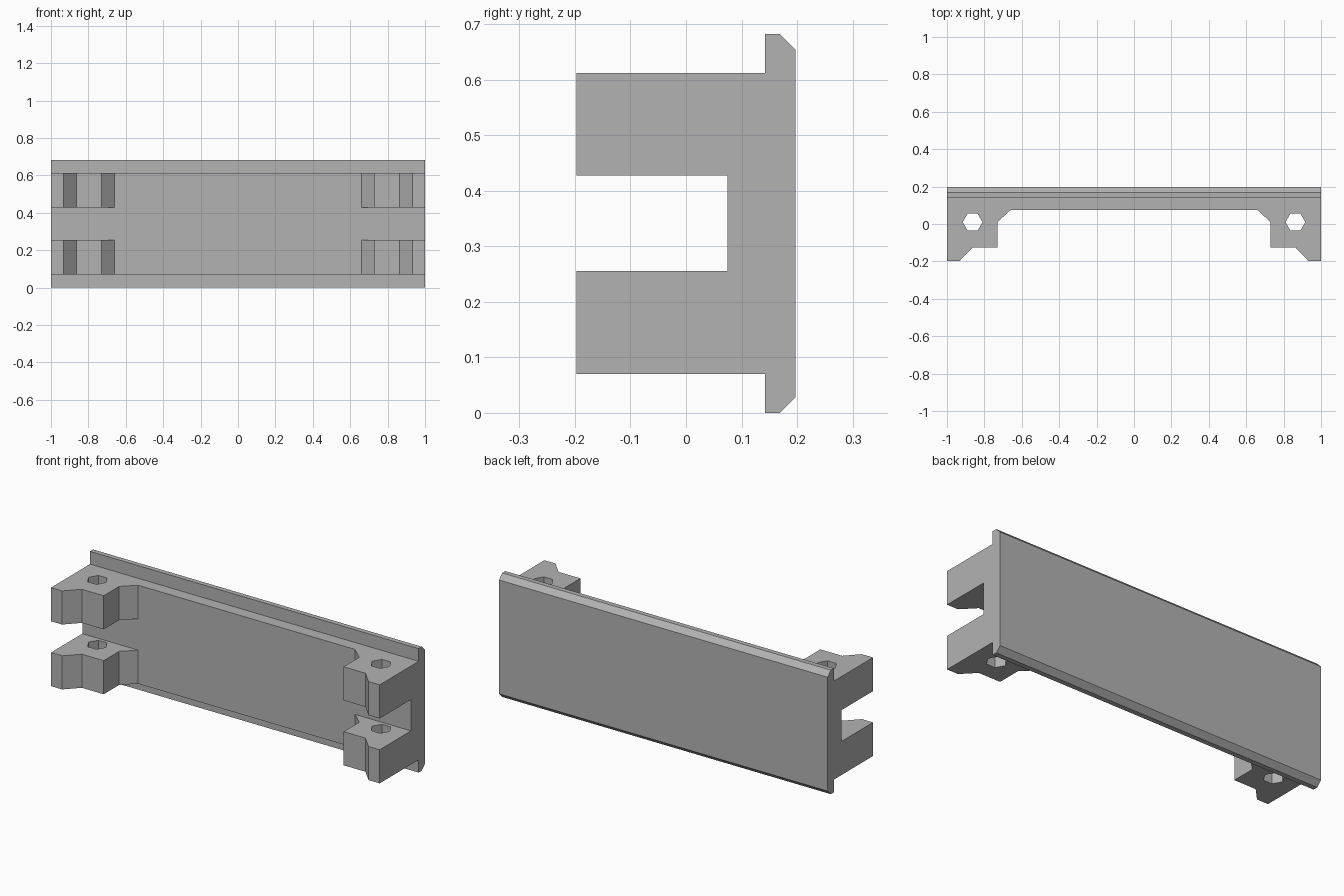
import bpy
import bmesh
from math import cos, sin, pi

cube = bpy.data.objects.get("Cube")
if cube:
    bpy.data.objects.remove(cube, do_unlink=True)

grey = bpy.data.materials.new("plain grey")
grey.use_nodes = True
colour = (0.45, 0.45, 0.45, 1)
grey.diffuse_color = colour
grey.node_tree.nodes["Principled BSDF"].inputs["Base Color"].default_value = colour


def prism(name, points, depth):
    """Extrude a closed outline of 3D points along the depth vector."""
    bm = bmesh.new()
    face = bm.faces.new([bm.verts.new(p) for p in points])
    new = bmesh.ops.extrude_face_region(bm, geom=[face], use_keep_orig=True)["geom"]
    bmesh.ops.translate(bm, vec=depth, verts=[v for v in new if isinstance(v, bmesh.types.BMVert)])
    bmesh.ops.recalc_face_normals(bm, faces=bm.faces)
    mesh = bpy.data.meshes.new(name)
    bm.to_mesh(mesh)
    bm.free()
    mesh.materials.append(grey)
    obj = bpy.data.objects.new(name, mesh)
    bpy.context.collection.objects.link(obj)
    return obj


HEIGHT, FRONT, BACK = 0.682, 0.075, 0.197
LIP_FRONT, LIP, BEVEL = 0.142, 0.07, 0.028

# Long panel with a bevelled lip along its top and bottom
lower = [(FRONT, LIP), (LIP_FRONT, LIP), (LIP_FRONT, 0), (BACK - BEVEL, 0), (BACK, BEVEL)]
profile = lower + [(y, HEIGHT - z) for y, z in reversed(lower)]
prism("panel", [(-1, y, z) for y, z in profile], (2, 0, 0))

# Clip lugs at both ends, each pierced by a hexagonal hole
outline = [(1, FRONT), (1, -BACK), (0.932, -BACK), (0.863, -0.125),
           (0.73, -0.125), (0.73, 0.01), (0.66, FRONT)]
LUG_HEIGHT = 0.185
HOLE_X, HOLE_Y, HOLE_R = 0.863, 0.01, 0.053

for side, sign in (("left", 1), ("right", -1)):
    hexagon = [(sign * HOLE_X + HOLE_R * cos(i * pi / 3), HOLE_Y + HOLE_R * sin(i * pi / 3), -0.1)
               for i in range(6)]
    cutter = prism(side + "_hole_cutter", hexagon, (0, 0, 1))
    cutter.hide_render = True
    cutter.hide_viewport = True
    for level, z in (("lower", LIP), ("upper", HEIGHT - LIP - LUG_HEIGHT)):
        lug = prism(f"{side}_{level}_lug", [(sign * x, y, z) for x, y in outline], (0, 0, LUG_HEIGHT))
        hole = lug.modifiers.new("hole", 'BOOLEAN')
        hole.operation = 'DIFFERENCE'
        hole.solver = 'EXACT'
        hole.object = cutter
